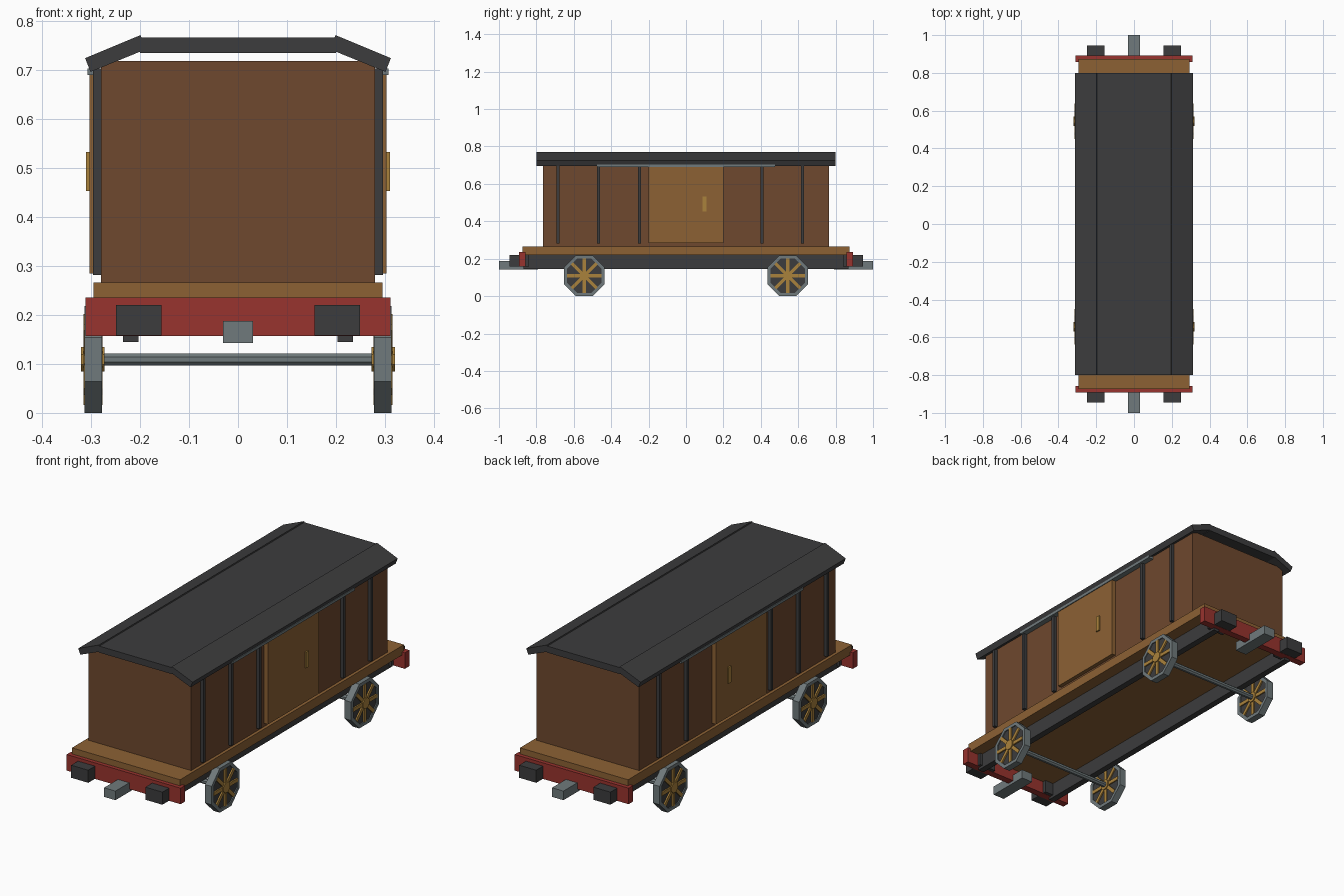
import bpy
import math

if "Cube" in bpy.data.objects:
    bpy.data.objects.remove(bpy.data.objects["Cube"], do_unlink=True)


def material(name, rgb):
    """Flat colour from sRGB bytes, stored as linear."""
    lin = [((c / 255 + 0.055) / 1.055) ** 2.4 for c in rgb] + [1.0]
    m = bpy.data.materials.new(name)
    m.use_nodes = True
    m.diffuse_color = lin
    bsdf = next(n for n in m.node_tree.nodes if n.type == 'BSDF_PRINCIPLED')
    bsdf.inputs["Base Color"].default_value = lin
    return m


IRON = material("dark iron", (60, 60, 61))
STEEL = material("grey steel", (112, 122, 124))
BROWN = material("brown planks", (110, 72, 46))
TAN = material("tan wood", (140, 97, 52))
RED = material("red paint", (152, 51, 46))
BRASS = material("brass", (170, 130, 60))


def prism(name, points, axis, lo, hi, mat):
    """Extrude a 2D outline along x (points are y, z) or y (points are x, z)."""
    def place(p, d):
        return (d, p[0], p[1]) if axis == 'x' else (p[0], d, p[1])
    n = len(points)
    verts = [place(p, lo) for p in points] + [place(p, hi) for p in points]
    faces = [list(range(n)), list(range(2 * n - 1, n - 1, -1))]
    faces += [[i, n + i, n + (i + 1) % n, (i + 1) % n] for i in range(n)]
    return build(name, verts, faces, mat)


def build(name, verts, faces, mat):
    import bmesh
    mesh = bpy.data.meshes.new(name)
    mesh.from_pydata(verts, [], faces)
    bm = bmesh.new()
    bm.from_mesh(mesh)
    bmesh.ops.recalc_face_normals(bm, faces=bm.faces)
    bm.to_mesh(mesh)
    bm.free()
    mesh.materials.append(mat)
    ob = bpy.data.objects.new(name, mesh)
    bpy.context.collection.objects.link(ob)
    return ob


def box(name, x, y, z, mat):
    """Box from (low, high) ranges."""
    outline = [(x[0], z[0]), (x[1], z[0]), (x[1], z[1]), (x[0], z[1])]
    return prism(name, outline, 'y', y[0], y[1], mat)


def span(a, b, s):
    """Range mirrored to the side s."""
    return tuple(sorted((a * s, b * s)))


def octagon(cy, cz, apothem):
    r = apothem / math.cos(math.pi / 8)
    return [(cy + r * math.cos(math.pi * (i + 0.5) / 4),
             cz + r * math.sin(math.pi * (i + 0.5) / 4)) for i in range(8)]


def ring(name, outer, inner, x, mat):
    """Open octagonal band along x."""
    n = len(outer)
    loops = [(outer, x[0]), (outer, x[1]), (inner, x[1]), (inner, x[0])]
    verts = [(d, p[0], p[1]) for pts, d in loops for p in pts]
    faces = []
    for k in range(4):
        a, b = k * n, (k + 1) % 4 * n
        faces += [[a + i, a + (i + 1) % n, b + (i + 1) % n, b + i] for i in range(n)]
    return build(name, verts, faces, mat)


# Wagon body and floor
box("body", (-0.28, 0.28), (-0.765, 0.765), (0.26, 0.718), BROWN)
box("floor", (-0.295, 0.295), (-0.873, 0.873), (0.22, 0.266), TAN)

# Roof: flat centre with two sloping eaves
box("roof_centre", (-0.2, 0.2), (-0.8, 0.8), (0.734, 0.766), IRON)
for s, side in ((1, "left"), (-1, "right")):
    eave = [(0.199, 0.771), (0.312, 0.724), (0.301, 0.696), (0.188, 0.742)]
    prism("roof_eave_" + side, [(x * s, z) for x, z in eave], 'y', -0.8, 0.8, IRON)

    # Side battens, sliding door, handle and door rail
    for i, y in enumerate((-0.685, -0.467, -0.248, 0.406, 0.623)):
        box(f"batten_{side}_{i + 1}", span(0.278, 0.296, s),
            (y - 0.008, y + 0.008), (0.281, 0.703), IRON)
    box("door_" + side, span(0.283, 0.303, s), (-0.2, 0.2), (0.284, 0.698), TAN)
    box("door_handle_" + side, span(0.3, 0.31, s), (0.088, 0.11), (0.453, 0.532), BRASS)
    box("door_rail_" + side, span(0.279, 0.307, s), (-0.477, 0.475), (0.69, 0.703), STEEL)

    # Underframe beam
    box("frame_beam_" + side, span(0.203, 0.235, s), (-0.87, 0.87), (0.145, 0.222), IRON)

# Ends: red headstock, buffers and coupler
for s, end in ((1, "back"), (-1, "front")):
    box("headstock_" + end, (-0.311, 0.311), span(0.857, 0.892, s), (0.157, 0.236), RED)
    box("coupler_" + end, (-0.031, 0.031), span(0.79, 1.0, s), (0.143, 0.188), STEEL)
    for t, side in ((1, "left"), (-1, "right")):
        box(f"buffer_{end}_{side}", span(0.156, 0.249, t), span(0.84, 0.945, s),
            (0.158, 0.22), IRON)

# Wheel sets
CZ = 0.109
for s, end in ((1, "back"), (-1, "front")):
    cy = 0.544 * s
    prism("axle_" + end, octagon(cy, CZ, 0.0125), 'x', -0.28, 0.28, STEEL)
    for t, side in ((1, "left"), (-1, "right")):
        tag = f"{end}_{side}"
        ring("wheel_rim_" + tag, octagon(cy, CZ, 0.109), octagon(cy, CZ, 0.092),
             span(0.278, 0.313, t), STEEL)
        prism("wheel_disc_" + tag, octagon(cy, CZ, 0.094), 'x',
              *span(0.283, 0.308, t), IRON)
        prism("wheel_hub_" + tag, octagon(cy, CZ, 0.025), 'x',
              *span(0.272, 0.32, t), BRASS)
        # Four bars crossing the hub make eight spokes
        for k in range(4):
            c, d = math.cos(k * math.pi / 4), math.sin(k * math.pi / 4)
            corners = [(-0.093, -0.009), (0.093, -0.009), (0.093, 0.009), (-0.093, 0.009)]
            bar = [(cy + u * c - v * d, CZ + u * d + v * c) for u, v in corners]
            prism(f"wheel_spoke_{tag}_{k + 1}", bar, 'x', *span(0.277, 0.315, t), BRASS)
